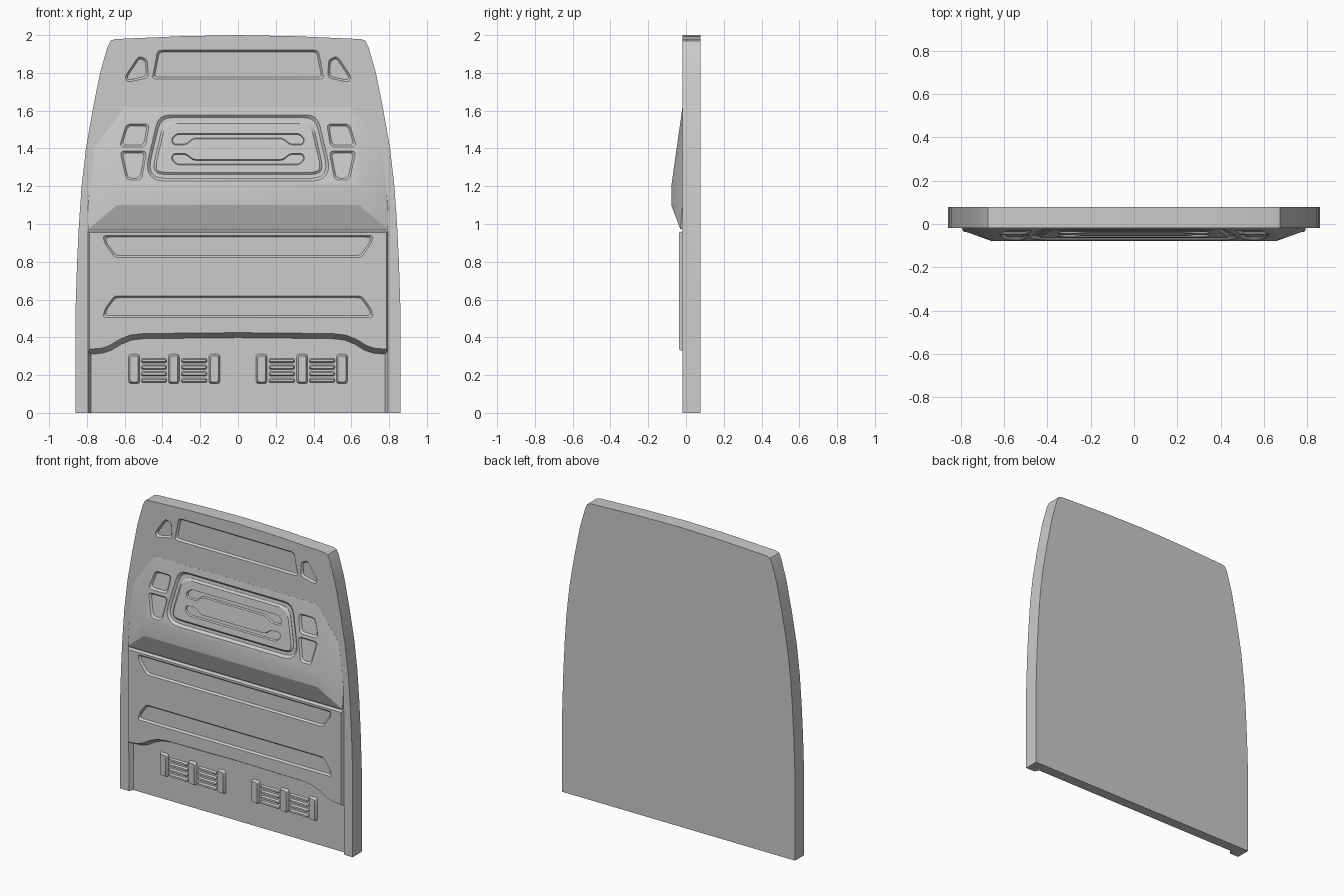
import bpy, bmesh
from mathutils import Vector

if "Cube" in bpy.data.objects:
    bpy.data.objects.remove(bpy.data.objects["Cube"])

FACE = -0.018      # flat front of the slab
BACK = 0.078
FLOOR = 0.01       # floor of the lower recess
LOWER = -0.036     # front of the lower panel


def flat(y):
    return lambda z: y


def slope(z):
    # sloping upper face of the bulge
    return FACE - 0.06 * (1.62 - z) / 0.42


def sym(half):
    # right half of an outline, mirrored to the left
    return half + [(-x, z) for x, z in reversed(half) if abs(x) > 1e-6]


def flip(pts):
    return [(-x, z) for x, z in pts]


def rounded(pts, r, n=4):
    out = []
    for i, p in enumerate(pts):
        p = Vector(p)
        a, b = Vector(pts[i - 1]) - p, Vector(pts[(i + 1) % len(pts)]) - p
        a = p + a.normalized() * min(r, a.length * 0.45)
        b = p + b.normalized() * min(r, b.length * 0.45)
        for k in range(n + 1):
            t = k / n
            out.append(tuple(a * (1 - t) ** 2 + p * 2 * t * (1 - t) + b * t * t))
    return out


def inset(pts, d):
    n = len(pts)
    area = sum(pts[i - 1][0] * pts[i][1] - pts[i][0] * pts[i - 1][1] for i in range(n))
    s = 1 if area > 0 else -1
    out = []
    for i in range(n):
        p = Vector(pts[i])
        e1 = (p - Vector(pts[i - 1])).normalized()
        e2 = (Vector(pts[(i + 1) % n]) - p).normalized()
        n1, n2 = Vector((-e1.y, e1.x)) * s, Vector((-e2.y, e2.x)) * s
        out.append(tuple(p + (n1 + n2) / (1 + n1.dot(n2)) * d))
    return out


def stack(pts, r, surf, levels):
    # rings of the outline at (inset, offset from surface), corners rounded by r
    rings = []
    for d, off in levels:
        loop = inset(pts, d)
        loop = rounded(loop, r) if r else loop
        rings.append([(x, surf(z) + off, z) for x, z in loop])
    return rings


def recess(pts, r, surf, depth=0.012, taper=0.01):
    return stack(pts, r, surf, [(-0.02, -0.024), (taper, depth)])


def raised(pts, r, surf, height, taper=0.006, root=0.02):
    return stack(pts, r, surf, [(0, root), (0, 0), (taper, -height)])


def build(name, solids):
    # each solid is a stack of rings, skinned and capped
    bm = bmesh.new()
    for rings in solids:
        vs = [[bm.verts.new(c) for c in r] for r in rings]
        n = len(vs[0])
        for a, b in zip(vs, vs[1:]):
            for i in range(n):
                j = (i + 1) % n
                bm.faces.new((a[i], a[j], b[j], b[i]))
        bm.faces.new(vs[0])
        bm.faces.new(vs[-1])
    return finish(name, bm)


def finish(name, bm):
    bmesh.ops.recalc_face_normals(bm, faces=bm.faces)
    me = bpy.data.meshes.new(name)
    bm.to_mesh(me)
    bm.free()
    ob = bpy.data.objects.new(name, me)
    bpy.context.collection.objects.link(ob)
    return ob


def boolean(target, tool, op):
    tool.hide_render = True
    m = target.modifiers.new(op, 'BOOLEAN')
    m.operation, m.object, m.solver = op, tool, 'EXACT'
    m.use_self = True
    bpy.context.view_layer.objects.active = target
    bpy.ops.object.modifier_apply(modifier=m.name)
    bpy.data.objects.remove(tool)


def cut(target, rings):
    boolean(target, build("cutter", [rings]), 'DIFFERENCE')


def box(cx, cz, w, h):
    return [(cx - w / 2, cz - h / 2), (cx + w / 2, cz - h / 2),
            (cx + w / 2, cz + h / 2), (cx - w / 2, cz + h / 2)]


# Main slab
outline = sym([(0, 2), (0.3, 1.994), (0.65, 1.979), (0.675, 1.97), (0.69, 1.94),
               (0.73, 1.8), (0.77, 1.6), (0.805, 1.4), (0.828, 1.2), (0.842, 1.0),
               (0.852, 0.8), (0.86, 0.55), (0.86, 0)])
panel = build("partition_panel", [stack(outline, 0, flat(0), [(0, FACE), (0, BACK)])])

# Lower raised panel
low = sym([(0.795, 0.962), (0.795, 0.25)])
boolean(panel, build("lower_panel", [raised(low, 0, flat(FACE), FACE - LOWER, 0.008)]), 'UNION')

# Faceted bulge
bm = bmesh.new()
for x, z, y in [(0.6, 1.62, FACE - 0.0005), (0.76, 1.4, FACE - 0.0005), (0.793, 1.1, FACE - 0.0005),
                (0.793, 0.972, -0.03), (0.66, 1.2, -0.078), (0.64, 1.1, -0.078),
                (0.59, 1.61, 0.03), (0.75, 1.39, 0.03), (0.783, 1.1, 0.03), (0.783, 0.98, 0.03)]:
    for s in (1, -1):
        bm.verts.new((s * x, y, z))
hull = bmesh.ops.convex_hull(bm, input=bm.verts[:])
bmesh.ops.delete(bm, geom=[v for v in bm.verts if not v.link_faces], context='VERTS')
boolean(panel, finish("bulge", bm), 'UNION')

# Lower arch recess
arch = sym([(0, 0.425), (0.5, 0.42), (0.57, 0.412), (0.63, 0.388), (0.68, 0.357),
            (0.72, 0.343), (0.805, 0.335), (0.805, -0.1)])
cut(panel, stack(arch, 0, flat(0), [(0, -0.1), (0, LOWER), (0.027, FLOOR)]))

# Recesses: strips, top window, corner windows, side pockets, oval
cut(panel, recess(sym([(0.715, 0.94), (0.705, 0.895), (0.65, 0.822)]), 0.02, flat(LOWER)))
cut(panel, recess(sym([(0.655, 0.62), (0.705, 0.55), (0.715, 0.505)]), 0.02, flat(LOWER)))
cut(panel, recess(sym([(0.425, 1.92), (0.455, 1.768)]), 0.02, flat(FACE)))
corner = [(0.48, 1.87), (0.525, 1.89), (0.6, 1.778), (0.583, 1.75), (0.475, 1.775)]
pocket_a = [(0.47, 1.53), (0.59, 1.53), (0.628, 1.408), (0.49, 1.408)]
pocket_b = [(0.482, 1.386), (0.625, 1.386), (0.59, 1.232), (0.512, 1.232)]
for side in (list, flip):
    cut(panel, recess(side(corner), 0.02, flat(FACE)))
    cut(panel, recess(side(pocket_a), 0.025, slope))
    cut(panel, recess(side(pocket_b), 0.025, slope))
oval = sym([(0.42, 1.577), (0.488, 1.29), (0.44, 1.227)])
cut(panel, stack(oval, 0.06, slope, [(-0.014, -0.014), (0.014, 0.014)]))

# Oval plate standing in its recess, with two bracket slots
plate = build("oval_plate", [stack(oval, 0.06, slope, [(0.034, 0.022), (0.034, 0.012), (0.046, 0.002)])])
slot = sym([(0.325, 1.48), (0.355, 1.45), (0.345, 1.418), (0.275, 1.418), (0.235, 1.45)])
for s in (slot, [(x, 2.792 - z) for x, z in slot]):
    cut(plate, stack(s, 0.015, slope, [(0, -0.05), (0, 0), (0.005, 0.013)]))

# Vents: raised posts with louvres between them
posts, louvres = [], []
for s in (1, -1):
    for x in (0.125, 0.34, 0.55):
        posts.append(raised(box(s * x, 0.233, 0.058, 0.155), 0.014, flat(FLOOR), 0.018, 0.008))
    for x in (0.232, 0.445):
        for z in (0.277, 0.242, 0.207, 0.172):
            louvres.append(raised(box(s * x, z, 0.135, 0.024), 0.01, flat(FLOOR), 0.012, 0.006))
parts = [panel, plate, build("vent_posts", posts), build("vent_louvres", louvres)]

for ob in parts:
    bpy.ops.object.select_all(action='DESELECT')
    ob.select_set(True)
    bpy.context.view_layer.objects.active = ob
    bpy.ops.object.shade_smooth_by_angle(angle=0.35)
